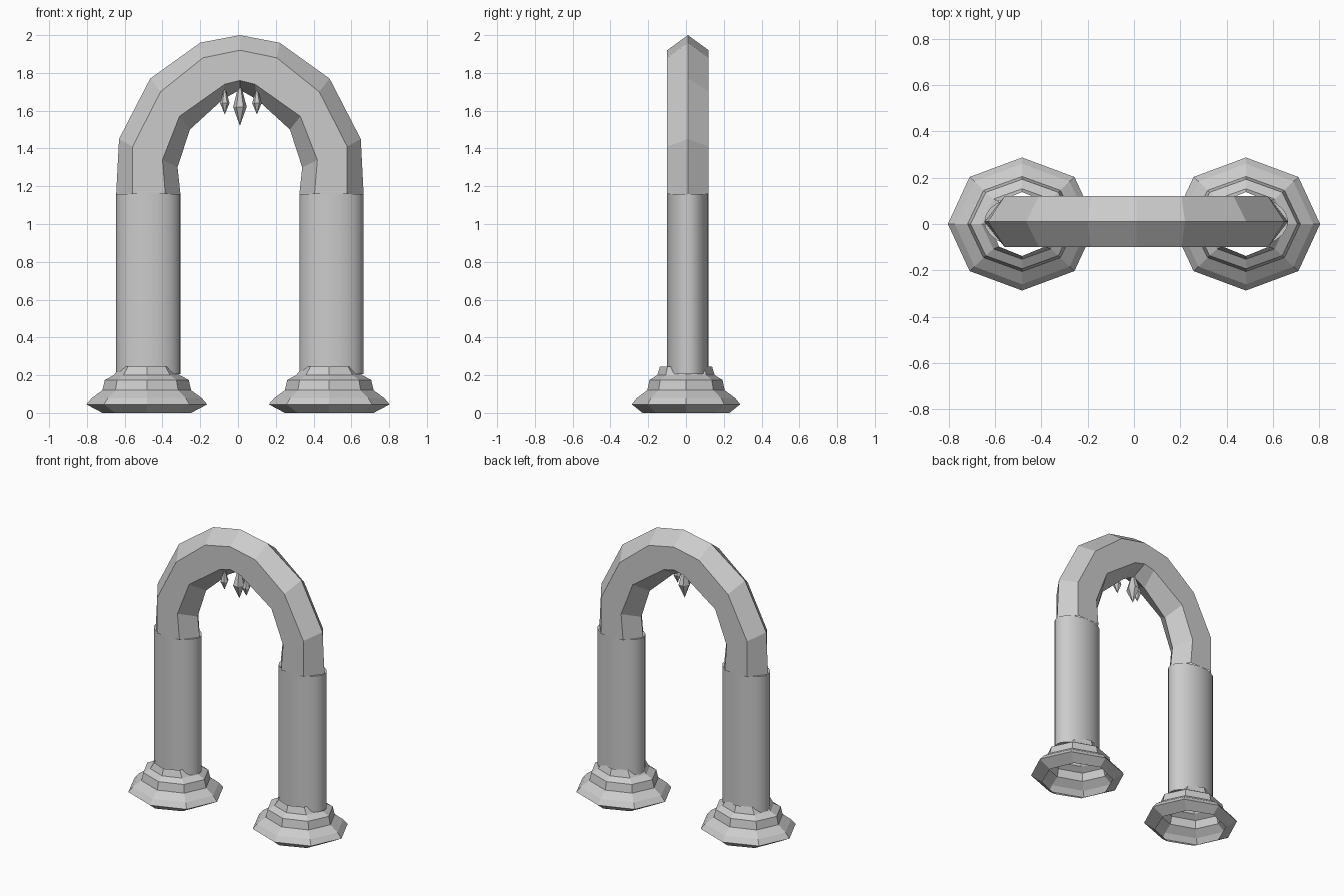
import bpy, bmesh, math

if "Cube" in bpy.data.objects:
    bpy.data.objects.remove(bpy.data.objects["Cube"])

OFF = 0.01  # arch and columns sit slightly off centre, bases do not


def make_object(name, verts, faces, smooth=False):
    mesh = bpy.data.meshes.new(name)
    mesh.from_pydata(verts, [], faces)
    bm = bmesh.new()
    bm.from_mesh(mesh)
    bmesh.ops.recalc_face_normals(bm, faces=bm.faces)
    bm.to_mesh(mesh)
    bm.free()
    obj = bpy.data.objects.new(name, mesh)
    bpy.context.collection.objects.link(obj)
    if smooth:
        bpy.ops.object.select_all(action='DESELECT')
        obj.select_set(True)
        bpy.context.view_layer.objects.active = obj
        bpy.ops.object.shade_smooth_by_angle(angle=math.radians(40))
    return obj


def skin(rings, closed=True):
    """Join equal-length rings of points with quads."""
    n = len(rings[0])
    verts = [p for r in rings for p in r]
    faces = [(i * n + j, i * n + (j + 1) % n, (i + 1) * n + (j + 1) % n, (i + 1) * n + j)
             for i in range(len(rings) - 1) for j in range(n)]
    return verts, faces


def ellipse(cx, cy, z, rx, ry, n):
    return [(cx + rx * math.cos(2 * math.pi * k / n),
             cy + ry * math.sin(2 * math.pi * k / n), z) for k in range(n)]


def mirrored(half):
    return [(x, z) for x, z in half] + [(-x, z) for x, z in reversed(half[:-1])]


# Arch: stretched hexagon section following four half paths (x, z)
outer_ridge = mirrored([(.655, 1.16), (.64, 1.45), (.475, 1.77), (.21, 1.96), (0, 2.0)])
outer_edge = mirrored([(.568, 1.16), (.568, 1.41), (.42, 1.70), (.195, 1.88), (0, 1.92)])
inner_edge = mirrored([(.395, 1.16), (.41, 1.34), (.32, 1.57), (.08, 1.74), (0, 1.76)])
inner_ridge = mirrored([(.315, 1.16), (.33, 1.30), (.265, 1.50), (.09, 1.66), (0, 1.71)])
D = 0.11
rings = []
for o, e, i, r in zip(outer_ridge, outer_edge, inner_edge, inner_ridge):
    section = [(o, 0), (e, -D), (i, -D), (r, 0), (i, D), (e, D)]
    rings.append([(p[0] + OFF, y + OFF, p[1]) for p, y in section])
make_object("arch", *skin(rings))

# Base profile: x radius, y radius, z
base_profile = [(.235, .23, 0.0), (.32, .287, .045), (.29, .26, .08), (.235, .205, .12),
                (.222, .193, .175), (.175, .152, .20), (.14, .138, .245)]

for side, label in ((-1, "left"), (1, "right")):
    # Smooth oval column
    n = 24
    cx = side * 0.485 + OFF
    verts, faces = skin([ellipse(cx, OFF, z, .17, D, n) for z in (.205, 1.16)])
    faces += [tuple(range(n)), tuple(range(n, 2 * n))]
    make_object(label + "_column", verts, faces, smooth=True)

    # Hollow stepped eight-sided foot
    make_object(label + "_base", *skin(
        [ellipse(side * 0.483, 0, z, rx, ry, 8) for rx, ry, z in base_profile]))


# Hanging crystals under the crown
def crystal(name, x, y, low, mid, high, rx, ry):
    ring = ellipse(x, y, mid, rx, ry, 6)
    verts = ring + [(x, y, low), (x, y, high)]
    faces = [(k, (k + 1) % 6, tip) for k in range(6) for tip in (6, 7)]
    make_object(name, verts, faces)


crystal("centre_crystal", 0.01, 0.0, 1.52, 1.62, 1.76, .036, .05)
crystal("left_crystal", -0.07, -0.05, 1.58, 1.64, 1.73, .025, .03)
crystal("right_crystal", 0.10, -0.05, 1.58, 1.64, 1.73, .025, .03)
